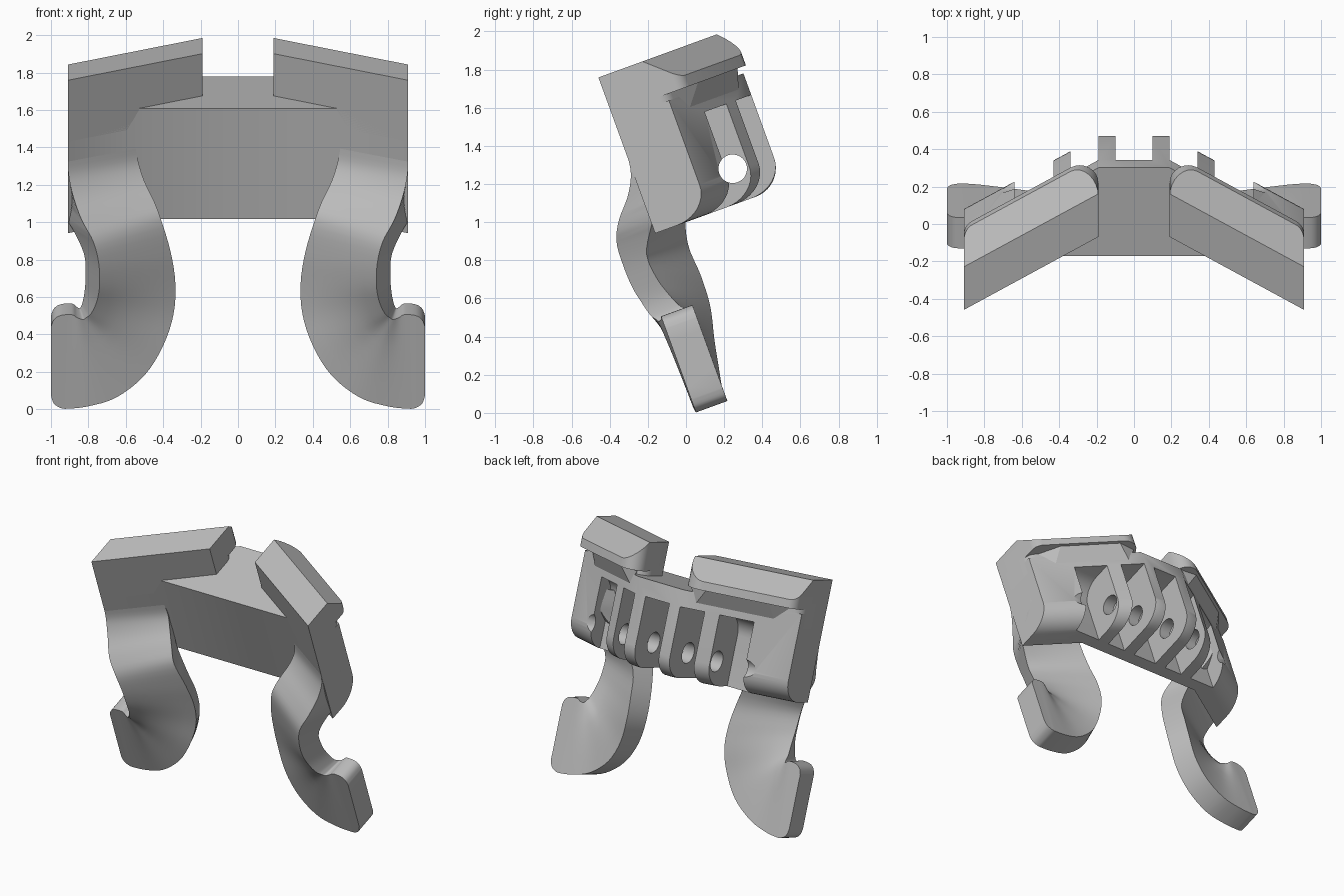
import bpy, bmesh, math
from mathutils import Matrix, Vector

cube = bpy.data.objects.get("Cube")
if cube:
    bpy.data.objects.remove(cube, do_unlink=True)

TILT = Matrix.Rotation(math.radians(20), 4, "X")   # whole bracket leans back
SLOPE = math.tan(math.radians(30))                 # wings sweep forward
INNER, OUTER = 0.19, 0.91                          # wing span
BOTTOM, SHELF, TOP = 0.94, 1.57, 1.81

grey = bpy.data.materials.new("plain_grey")
grey.use_nodes = True
grey.diffuse_color = (0.5, 0.5, 0.5, 1)
grey.node_tree.nodes["Principled BSDF"].inputs["Base Color"].default_value = (0.5, 0.5, 0.5, 1)


def sweep(x):
    return SLOPE * (OUTER - abs(x))


def front(x):
    return 0.17 + sweep(x)


def back(x):
    return 0.476 + sweep(x)


def finish(name, bm, mirrored=False):
    """Tilt the part, optionally flip it to the other side, and link it."""
    if mirrored:
        bm.transform(Matrix.Scale(-1, 4, Vector((1, 0, 0))))
    bm.transform(TILT)
    bmesh.ops.recalc_face_normals(bm, faces=bm.faces[:])
    mesh = bpy.data.meshes.new(name)
    bm.to_mesh(mesh)
    bm.free()
    mesh.materials.append(grey)
    obj = bpy.data.objects.new(name, mesh)
    bpy.context.collection.objects.link(obj)
    return obj


def fillet(corners, steps=8):
    """Round the corners (a, b, radius) of a 2D outline."""
    out = []
    for i, (a, b, r) in enumerate(corners):
        p = Vector((a, b))
        if not r:
            out.append(p)
            continue
        d0 = (Vector(corners[i - 1][:2]) - p).normalized()
        d1 = (Vector(corners[(i + 1) % len(corners)][:2]) - p).normalized()
        half = d0.angle(d1) / 2
        centre = p + (d0 + d1).normalized() * r / math.sin(half)
        s = p + d0 * r / math.tan(half) - centre
        e = p + d1 * r / math.tan(half) - centre
        for k in range(steps + 1):
            t = k / steps
            w = s.slerp(e, t) if hasattr(s, "slerp") else s.lerp(e, t)
            out.append(centre + w.normalized() * r)
    return out


def extrude(bm, points, offset):
    face = bm.faces.new([bm.verts.new(p) for p in points])
    new = bmesh.ops.extrude_face_region(bm, geom=[face])["geom"]
    bmesh.ops.translate(bm, vec=offset, verts=[v for v in new if isinstance(v, bmesh.types.BMVert)])


def prism(outline, low, high):
    bm = bmesh.new()
    extrude(bm, [(p[0], p[1], low) for p in outline], (0, 0, high - low))
    bmesh.ops.recalc_face_normals(bm, faces=bm.faces[:])
    return bm


def smooth(obj):
    bpy.ops.object.select_all(action="DESELECT")
    obj.select_set(True)
    bpy.context.view_layer.objects.active = obj
    bpy.ops.object.shade_smooth_by_angle(angle=math.radians(32))


# Core: front panel and the lower part of both wings
half = [(OUTER, front(OUTER)), (OUTER, back(OUTER)), (INNER, back(INNER))]
panel_x = OUTER - (0.39 - 0.17) / SLOPE
plan = [(panel_x, 0.39)] + half
plan += [(-x, y) for x, y in reversed(plan)]
bm = prism(plan, BOTTOM, SHELF)


def edges_where(test):
    return [e for e in bm.edges if all(test(v.co) for v in e.verts)]


rear = edges_where(lambda c: c.z < 1 and c.y > back(c.x) - 0.01)
bmesh.ops.bevel(bm, geom=rear, offset=0.16, segments=10, profile=0.5, affect="EDGES")
lead = edges_where(lambda c: c.z > 1.5 and abs(c.y - 0.39) < 0.001)
bmesh.ops.bevel(bm, geom=lead, offset=0.09, segments=8, profile=0.5, affect="EDGES")
core = finish("panel_with_hinge_fins", bm)

# Hinge slots and the pin hole through the fins
slot = fillet([(0.47, 0.8, 0), (0.47, 1.45, 0.15), (1.2, 1.45, 0), (1.2, 0.8, 0)])
bm = bmesh.new()
for x0, x1 in [(-0.64, -0.43), (-0.34, -0.19), (-0.1, 0.1), (0.19, 0.34), (0.43, 0.64)]:
    extrude(bm, [(x0, p.x, p.y) for p in slot], (x1 - x0, 0, 0))
slots = finish("slot_cutter", bm)
bm = bmesh.new()
bmesh.ops.create_cone(bm, cap_ends=True, segments=32, radius1=0.075, radius2=0.075, depth=1.44,
                      matrix=Matrix.Translation((0, 0.668, 1.119)) @ Matrix.Rotation(math.pi / 2, 4, "Y"))
pin = finish("pin_cutter", bm)
for cutter in (slots, pin):
    cutter.hide_render = True
    mod = core.modifiers.new("cut", "BOOLEAN")
    mod.operation, mod.solver, mod.object = "DIFFERENCE", "EXACT", cutter
    bpy.context.view_layer.objects.active = core
    bpy.ops.object.modifier_apply(modifier=mod.name)
    bpy.data.objects.remove(cutter, do_unlink=True)
smooth(core)


def wing_plan(extra):
    return fillet([(INNER, front(INNER), 0), (OUTER, front(OUTER), 0),
                   (OUTER, back(OUTER) + extra, 0.09), (INNER, back(INNER) + extra, 0.1)])


# Arm stations: outer x, outer height, inner x, inner height, depth, slope, thickness
STATIONS = [
    (.91, 1.36, .55, 1.36, .172, SLOPE, .25),
    (.905, 1.27, .53, 1.26, .155, SLOPE, .25),
    (.88, 1.17, .50, 1.18, .10, SLOPE, .25),
    (.835, 1.07, .45, 1.1, .015, SLOPE, .25),
    (.775, .97, .41, 1.01, -.035, SLOPE, .22),
    (.745, .85, .36, .83, -.045, SLOPE, .156),
    (.74, .72, .335, .65, -.04, .55, .156),
    (.755, .62, .345, .48, -.02, .45, .16),
    (.785, .545, .40, .32, 0, .3, .165),
    (.81, .515, .50, .165, .02, .18, .17),
    (.83, .50, .65, .05, .03, .1, .175),
    (.86, .505, .80, 0, .045, .03, .175),
    (.89, .52, .91, -.015, .05, 0, .175),
    (.95, .515, .95, -.01, .05, 0, .175),
    (.985, .49, .985, .015, .05, 0, .175),
    (1, .45, 1, .06, .05, 0, .175),
]


def catmull(rows, steps=4):
    """Smoothly fill in between the rows."""
    out = []
    for i in range(len(rows) - 1):
        four = [rows[max(0, min(len(rows) - 1, i + k))] for k in (-1, 0, 1, 2)]
        for k in range(steps):
            t = k / steps
            out.append([b + t * (c - a + t * (2 * a - 5 * b + 4 * c - d + t * (3 * b - a - 3 * c + d))) / 2
                        for a, b, c, d in zip(*four)])
    return out + [rows[-1]]


def arm():
    bm = bmesh.new()
    rings, columns = [], 6
    for ox, oz, ix, iz, depth, slope, thick in catmull(STATIONS):
        angle = math.atan(slope)
        limit = OUTER if oz > 0.96 else 1
        fore, aft = [], []
        for k in range(columns + 1):
            t = k / columns
            x, z = ox + (ix - ox) * t, oz + (iz - oz) * t
            y = depth + slope * (ox - x)
            fore.append(bm.verts.new((min(x, limit), y, z)))
            aft.append(bm.verts.new((min(x + thick * math.sin(angle), limit), y + thick * math.cos(angle), z)))
        rings.append(fore + aft[::-1])
    for r0, r1 in zip(rings, rings[1:]):
        for k in range(len(r0)):
            j = (k + 1) % len(r0)
            bm.faces.new((r0[k], r0[j], r1[j], r1[k]))
    bm.faces.new(rings[0])
    bm.faces.new(rings[-1])
    return bm


for side, mirrored in (("left", False), ("right", True)):
    # Upper wing wall
    smooth(finish(side + "_upper_wing", prism(wing_plan(0), 1.46, 1.64), mirrored))

    # Overhanging lip with a sloped rear top
    bm = prism(wing_plan(0.1), 1.605, TOP)
    spot = Vector((OUTER, 0.415, TOP))
    along = Vector((-1, SLOPE, 0))
    down = Vector((0, 0.16, -0.143))
    normal = along.cross(down)
    if normal.z < 0:
        normal.negate()
    bmesh.ops.bisect_plane(bm, geom=bm.verts[:] + bm.edges[:] + bm.faces[:], plane_co=spot,
                           plane_no=normal, clear_outer=True)
    bmesh.ops.holes_fill(bm, edges=[e for e in bm.edges if e.is_boundary])
    smooth(finish(side + "_lip", bm, mirrored))

    # Tapered wedge under the lip
    bm = bmesh.new()
    for x, out, z in [(.28, 0, 1.5), (.75, 0, 1.5), (.36, .08, 1.61), (.74, .08, 1.61),
                      (.22, -.01, 1.61), (.86, -.01, 1.61), (.3, -.05, 1.5), (.75, -.05, 1.5)]:
        bm.verts.new((x, back(x) + out, z))
    bmesh.ops.convex_hull(bm, input=bm.verts[:])
    finish(side + "_lip_wedge", bm, mirrored)

    # Curved arm ending in a hooked foot
    smooth(finish(side + "_arm", arm(), mirrored))
